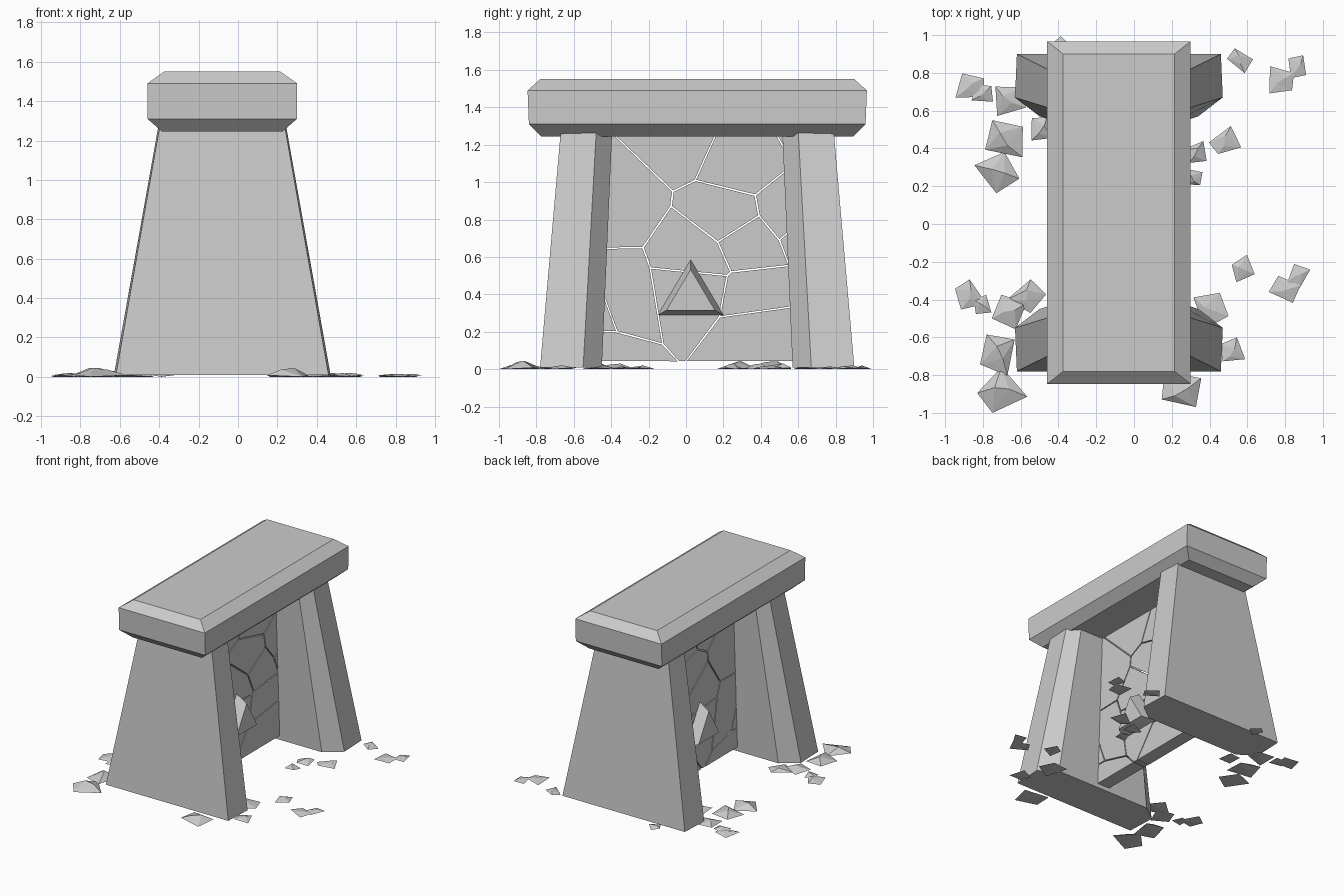
import bpy, bmesh, math, random

if "Cube" in bpy.data.objects:
    bpy.data.objects.remove(bpy.data.objects["Cube"])

random.seed(4)
stone = bpy.data.materials.new("grey_stone")
stone.diffuse_color = (0.6, 0.6, 0.6, 1)
stone.use_nodes = True
stone.node_tree.nodes["Principled BSDF"].inputs["Base Color"].default_value = stone.diffuse_color


def finish(bm, name):
    bmesh.ops.recalc_face_normals(bm, faces=bm.faces)
    mesh = bpy.data.meshes.new(name)
    bm.to_mesh(mesh)
    bm.free()
    mesh.materials.append(stone)
    obj = bpy.data.objects.new(name, mesh)
    bpy.context.collection.objects.link(obj)
    return obj


def loft(name, rings):
    """Closed solid through rings that have the same number of points."""
    bm = bmesh.new()
    loops = [[bm.verts.new(p) for p in ring] for ring in rings]
    n = len(loops[0])
    for a, b in zip(loops, loops[1:]):
        for i in range(n):
            j = (i + 1) % n
            bm.faces.new((a[i], a[j], b[j], b[i]))
    bm.faces.new(loops[0][::-1])
    bm.faces.new(loops[-1])
    return finish(bm, name)


CX, CY = -0.08, 0.06  # centre of the gateway

# Lintel: slab with chamfered top and bottom
def slab_ring(z, hx, hy):
    return [(CX + sx * hx, CY + sy * hy, z)
            for sx, sy in ((-1, -1), (1, -1), (1, 1), (-1, 1))]

loft("lintel", [slab_ring(1.245, 0.305, 0.835), slab_ring(1.31, 0.38, 0.90),
                slab_ring(1.49, 0.38, 0.907), slab_ring(1.55, 0.295, 0.84)])

# Pillars: tapering, leaning inwards, chamfered on the inner corners
def pillar_ring(z, side, half):
    pts = half + [(-x, d) for x, d in reversed(half)]
    return [(CX + x, CY + side * d, z) for x, d in pts]

for name, side in (("front_pillar", -1), ("back_pillar", 1)):
    loft(name, [
        pillar_ring(0.01, side, [(0.54, 0.84), (0.55, 0.61), (0.42, 0.51)]),
        pillar_ring(1.27, side, [(0.318, 0.73), (0.325, 0.54), (0.25, 0.455)])])

# Wall: irregular fitted stones with open joints, as (y, z) joint points
P = dict(
    a=(-.41, 1.28), b=(-.07, .95), c=(.05, 1.01), d=(.17, 1.28), e=(-.08, .87),
    f=(-.23, .65), g=(-.5, .645), h=(-.19, .54), i=(-.125, .135), j=(.22, .50),
    k=(.24, .52), l=(.17, .68), m=(.39, .82), n=(.37, .93), o=(.62, 1.13),
    p=(.50, .69), q=(.18, .28), r=(0, .04), s=(-.04, .04), t=(-.37, .20),
    u=(-.5, .55), v=(-.5, .20), w=(-.5, .04), x=(.62, .04), y=(.62, .34),
    z=(.62, .57), A=(.55, .555), B=(.62, .80), C=(.62, 1.17), D=(.53, 1.17),
    E=(.47, 1.28), F=(.62, 1.28), G=(-.5, 1.28))
STONES = ("Gabefg", "adcb", "cnoCDEd", "EFCD", "bcnmle", "nmpBo", "lmpAk", "pBzA",
          "elkjhf", "fhitug", "tuv", "itvws", "hjqrsi", "kAzyqj", "qyxr")
bm = bmesh.new()
for cell in STONES:
    bm.faces.new([bm.verts.new((-0.14, *P[key])) for key in cell])
bmesh.ops.recalc_face_normals(bm, faces=bm.faces)
rim = bmesh.ops.inset_individual(bm, faces=bm.faces[:], thickness=0.005)["faces"]
bmesh.ops.delete(bm, geom=rim, context='FACES')
out = bmesh.ops.extrude_face_region(bm, geom=bm.faces[:], use_keep_orig=True)
for v in out["geom"]:
    if isinstance(v, bmesh.types.BMVert):
        v.co.x = -0.03
finish(bm, "stone_wall")

# Triangular emblem: bevelled block standing out on both sides of the wall
def tri_ring(x, s):
    return [(x, 0.025 + s * dy, 0.385 + s * dz)
            for dy, dz in ((-.175, -.095), (.175, -.095), (0, .20))]

loft("triangle_block", [tri_ring(-0.22, 0.74), tri_ring(-0.14, 1),
                        tri_ring(-0.03, 1), tri_ring(0.06, 0.74)])

# Rubble: flat four-sided chips around the pillar feet (x, y, radius, height)
CHIPS = [(-.87, .73, .09, .02), (-.80, .69, .065, .02), (-.67, .66, .10, .03),
         (-.69, .45, .13, .045), (-.72, .28, .12, .045), (-.49, .50, .08, .03),
         (-.38, .94, .06, .02), (.56, .87, .075, .02), (.78, .76, .09, .015),
         (.87, .83, .065, .015), (.48, .44, .09, .02), (.33, .38, .08, .03),
         (.31, .24, .06, .03)]
CHIPS2 = [(-.87, -.38, .09, .02), (-.80, -.43, .065, .02), (-.66, -.46, .10, .03),
          (-.57, -.38, .10, .03), (-.71, -.68, .12, .045), (-.70, -.87, .13, .045),
          (.25, -.89, .13, .045), (.40, -.45, .10, .02), (.52, -.68, .08, .02),
          (.58, -.24, .075, .02), (.80, -.35, .09, .015), (.87, -.27, .065, .015)]
bm = bmesh.new()
for cx, cy, r, h in CHIPS + CHIPS2:
    turn = random.uniform(0, math.pi)
    base, ridge = [], []
    for i in range(4):
        ang = turn + i * math.pi / 2 + random.uniform(-.3, .3)
        rad = r * random.uniform(.85, 1.1)
        x = max(-.95, min(.94, cx + rad * math.cos(ang)))
        y = max(-1, min(1, cy + rad * math.sin(ang)))
        base.append(bm.verts.new((x, y, 0 if i % 2 else 0.008)))
    # short ridge across the chip
    for s in (-1, 1):
        ridge.append(bm.verts.new((cx + s * .3 * r * math.cos(turn),
                                   cy + s * .3 * r * math.sin(turn),
                                   h if s > 0 else h * .8)))
    b, (lo, hi) = base, ridge
    for face in ((b[0], b[1], hi), (b[1], b[2], lo), (b[1], lo, hi),
                 (b[2], b[3], lo), (b[3], b[0], hi), (b[3], hi, lo),
                 (b[0], b[3], b[1]), (b[1], b[3], b[2])):
        bm.faces.new(face)
finish(bm, "rubble")
